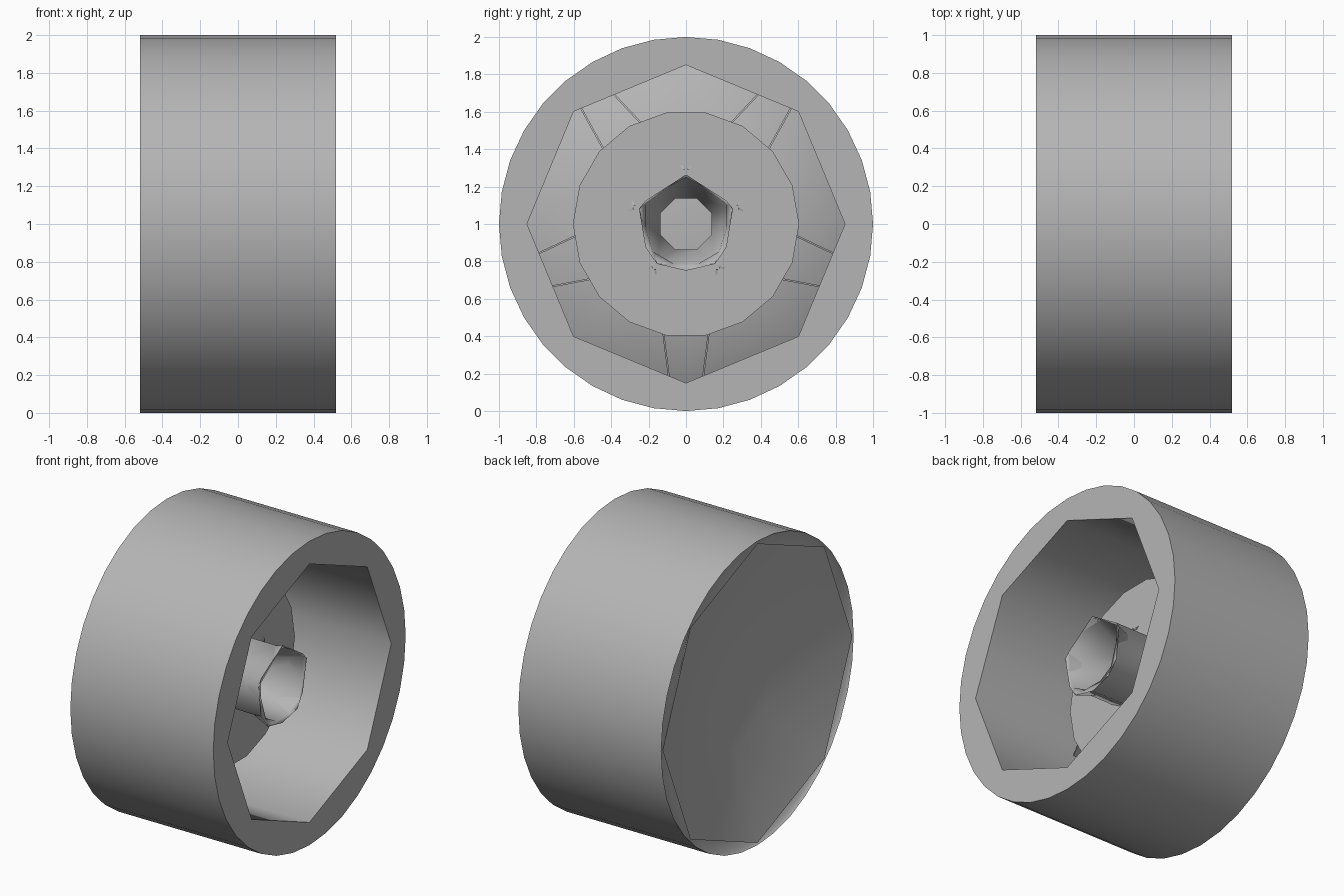
import bpy, bmesh, math
from mathutils import Matrix, Vector

if "Cube" in bpy.data.objects:
    bpy.data.objects.remove(bpy.data.objects["Cube"], do_unlink=True)

grey = bpy.data.materials.new("mid_grey")
grey.use_nodes = True
grey.diffuse_color = (0.46, 0.46, 0.46, 1)
bsdf = next(n for n in grey.node_tree.nodes if n.type == "BSDF_PRINCIPLED")
bsdf.inputs["Base Color"].default_value = grey.diffuse_color


def finish(bm, name, angle):
    """Turn a bmesh into a shaded, coloured object."""
    bmesh.ops.recalc_face_normals(bm, faces=bm.faces)
    mesh = bpy.data.meshes.new(name)
    bm.to_mesh(mesh)
    bm.free()
    mesh.materials.append(grey)
    obj = bpy.data.objects.new(name, mesh)
    bpy.context.collection.objects.link(obj)
    bpy.ops.object.select_all(action="DESELECT")
    obj.select_set(True)
    bpy.context.view_layer.objects.active = obj
    bpy.ops.object.shade_smooth_by_angle(angle=math.radians(angle))


def stitch(bm, a, b, pa, pb):
    """Join two rings around the axle, which may differ in side count."""
    n, m = len(a), len(b)
    if n == m and pa == pb:
        for k in range(n):
            bm.faces.new((a[k], a[(k + 1) % n], b[(k + 1) % m], b[k]))
        return
    i = j = 0
    while i < n or j < m:
        next_a = pa + 360 * (i + 0.5) / n
        next_b = pb + 360 * (j + 0.5) / m
        if j >= m or (i < n and next_a <= next_b):
            bm.faces.new((a[i % n], a[(i + 1) % n], b[j % m]))
            i += 1
        else:
            bm.faces.new((a[i % n], b[(j + 1) % m], b[j % m]))
            j += 1


def turned(name, rings, angle=50, capped=False):
    """Turned solid, looped back on itself or capped at both ends.
    Each ring is x, radius, sides, phase in degrees."""
    bm = bmesh.new()
    loops = []
    for x, r, n, phase in rings:
        loop = []
        for k in range(n):
            t = math.radians(phase + 360 * k / n)
            loop.append(bm.verts.new((x, r * math.sin(t), 1 + r * math.cos(t))))
        loops.append(loop)
    for k in range(len(rings) - capped):
        q = (k + 1) % len(rings)
        stitch(bm, loops[k], loops[q], rings[k][3], rings[q][3])
    if capped:
        bm.faces.new(loops[0])
        bm.faces.new(loops[-1])
    finish(bm, name, angle)


# Tyre: round outside, eight-sided opening, shallow recess at the back edge
turned("tyre", [(0.52, 1, 36, 0), (-0.52, 1, 36, 0), (-0.5, 0.985, 36, 0),
                (-0.48, 0.9, 36, 0), (-0.46, 0.85, 8, 0), (0.52, 0.85, 8, 0)])

# Dished plate closing the back
turned("back_plate", [(-0.35, 0.41, 8, 0), (-0.52, 0.985, 8, 0),
                      (-0.43, 0.86, 8, 0), (-0.33, 0.41, 8, 0)], capped=True)

# Raised central disc
turned("wheel_disc", [(-0.01, 0.605, 18, 10), (-0.01, 0.16, 8, 22.5),
                      (-0.33, 0.16, 8, 22.5), (-0.33, 0.605, 18, 10)])

# Hub: six-sided sleeve with a five-sided funnel mouth
turned("hub", [(-0.1, 0.25, 6, 0), (0.32, 0.25, 6, 0), (0.325, 0.264, 5, 0),
               (0.0, 0.148, 8, 22.5), (-0.33, 0.148, 8, 22.5)], 120)

# Five pairs of thin ribs running from the hub out to the tyre
bm = bmesh.new()
outline = [(0.0, 0.24, 0.165), (-0.2, 0.83, 0.09), (-0.44, 0.83, 0.09), (-0.3, 0.24, 0.165)]
for spoke in range(5):
    turn = Matrix.Translation((0, 0, 1)) @ Matrix.Rotation(math.radians(72 * spoke), 4, "X")
    for side in (-1, 1):
        sheets = [[bm.verts.new(turn @ Vector((x, side * (w + t), -r))) for x, r, w in outline]
                  for t in (-0.005, 0.005)]
        for sheet in sheets:
            bm.faces.new(sheet)
        stitch(bm, sheets[0], sheets[1], 0, 0)
finish(bm, "spoke_ribs", 30)
